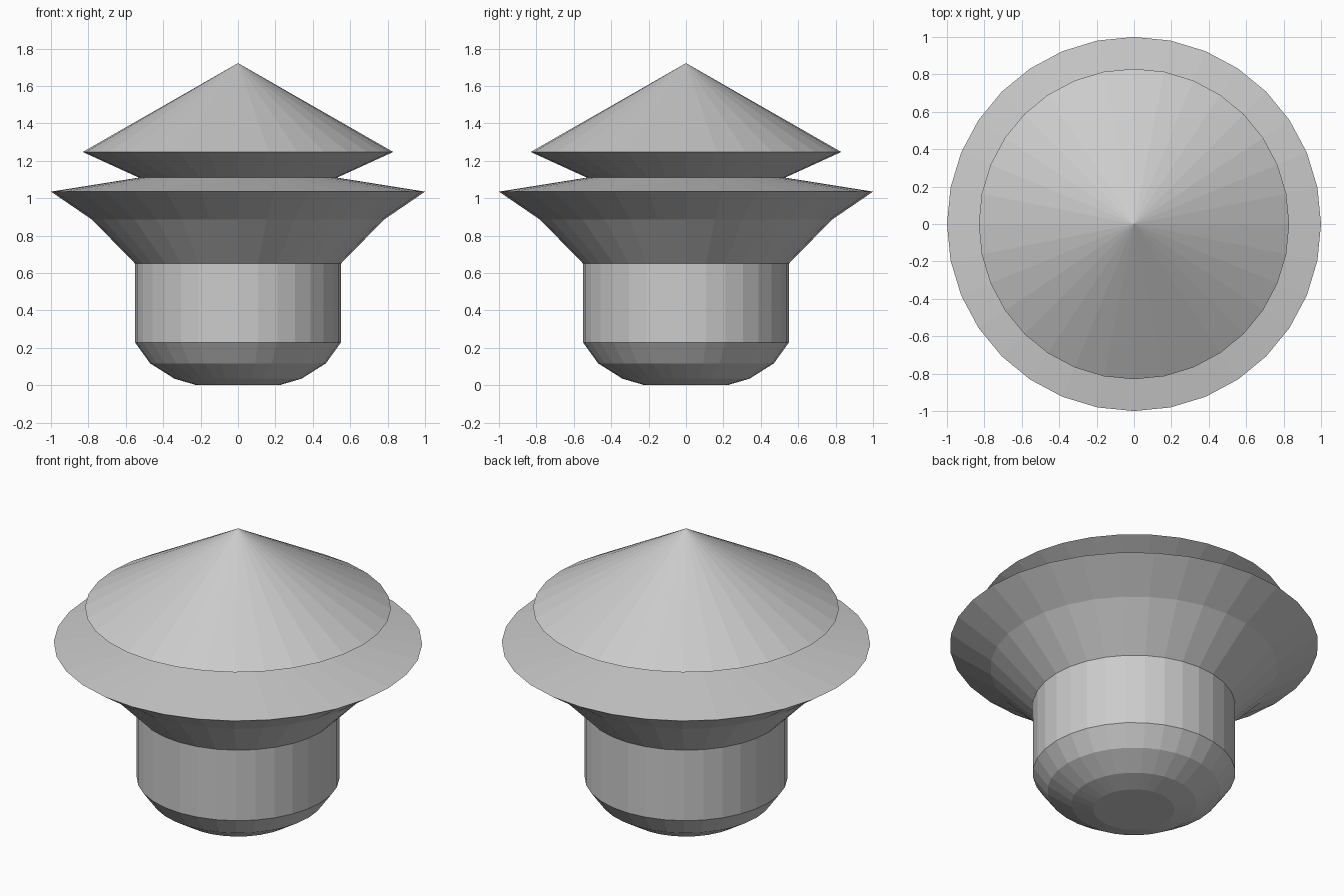
import bpy, bmesh, math

if "Cube" in bpy.data.objects:
    bpy.data.objects.remove(bpy.data.objects["Cube"])

SIDES = 32


def lathe(name, profile):
    """Revolve (radius, height) points, listed bottom to top, into a flat-shaded shell."""
    bm = bmesh.new()
    rings = []
    for r, z in profile:
        if r == 0:
            rings.append([bm.verts.new((0, 0, z))] * SIDES)
        else:
            rings.append([bm.verts.new((r * math.cos(2 * math.pi * i / SIDES),
                                        r * math.sin(2 * math.pi * i / SIDES), z))
                          for i in range(SIDES)])
    for low, high in zip(rings, rings[1:]):
        for i in range(SIDES):
            j = (i + 1) % SIDES
            corners = [low[i], low[j], high[j], high[i]]
            bm.faces.new(list(dict.fromkeys(corners)))
    mesh = bpy.data.meshes.new(name)
    bm.to_mesh(mesh)
    bm.free()
    obj = bpy.data.objects.new(name, mesh)
    bpy.context.collection.objects.link(obj)
    return obj


# Round stem with a rounded foot
lathe("stem", [(0, 0), (0.22, 0), (0.34, 0.035), (0.47, 0.117),
               (0.55, 0.228), (0.55, 0.65)])
# Flared collar with a sharp rim
lathe("collar", [(0.55, 0.65), (0.78, 0.885), (1.0, 1.035), (0.53, 1.11)])
# Conical cap with undercut
lathe("cap", [(0.53, 1.11), (0.83, 1.247), (0, 1.722)])
